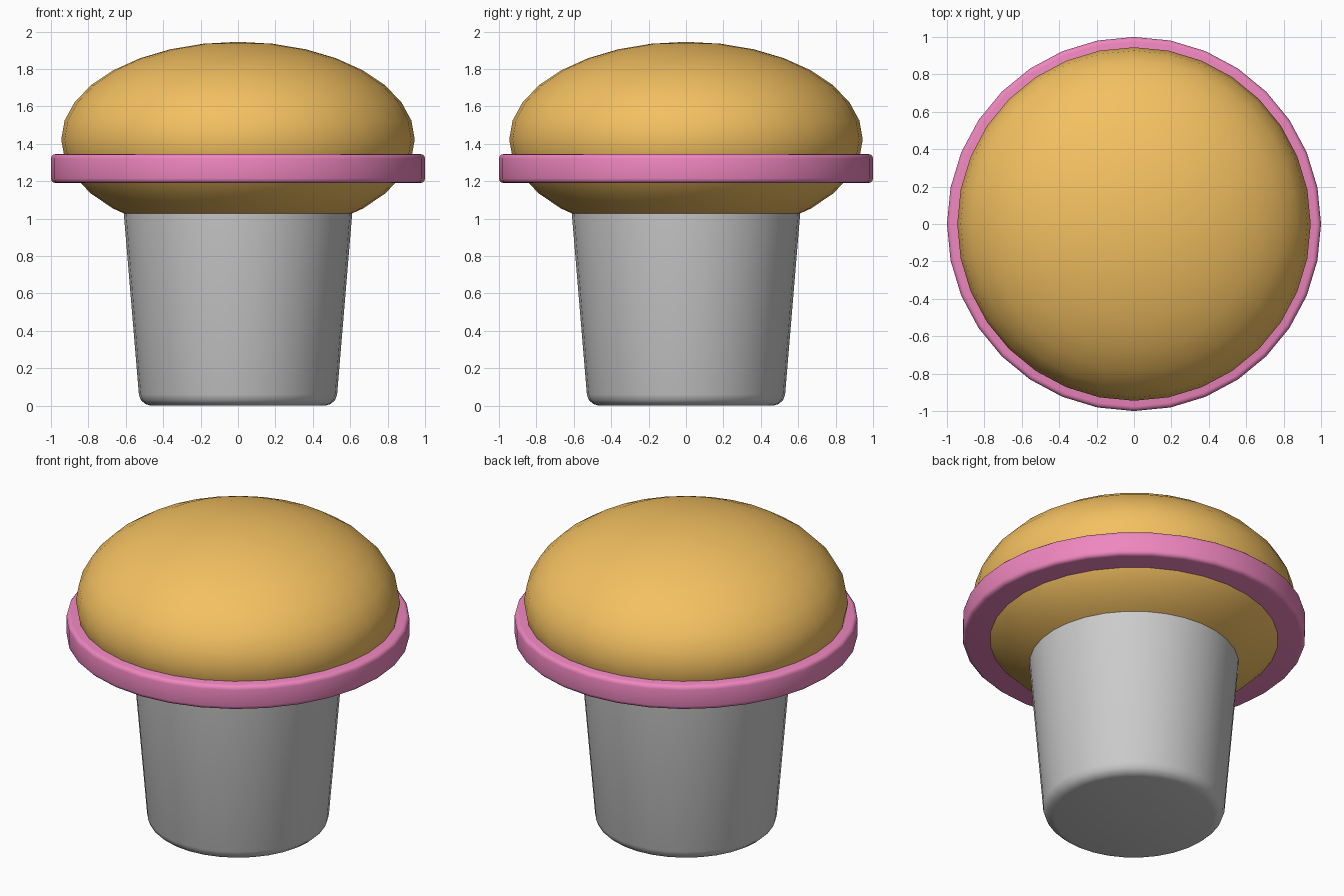
import bpy
import math

if "Cube" in bpy.data.objects:
    bpy.data.objects.remove(bpy.data.objects["Cube"])

SIDES = 32


def finish(obj, name, color=None):
    obj.name = name
    bpy.ops.object.select_all(action='DESELECT')
    obj.select_set(True)
    bpy.context.view_layer.objects.active = obj
    bpy.ops.object.shade_smooth_by_angle(angle=math.radians(40))
    if color:
        mat = bpy.data.materials.new(name + "_color")
        mat.diffuse_color = color
        mat.use_nodes = True
        mat.node_tree.nodes["Principled BSDF"].inputs["Base Color"].default_value = mat.diffuse_color
        obj.data.materials.append(mat)


def rounded_cone(name, r_bottom, r_top, z0, z1, bevel, both_ends, color=None):
    bpy.ops.mesh.primitive_cone_add(vertices=SIDES, radius1=r_bottom, radius2=r_top,
                                    depth=z1 - z0, location=(0, 0, (z0 + z1) / 2))
    obj = bpy.context.object
    # Round only the chosen rims
    weights = obj.data.attributes.new("bevel_weight_edge", 'FLOAT', 'EDGE')
    for edge in obj.data.edges:
        za, zb = (obj.data.vertices[v].co.z for v in edge.vertices)
        if abs(za - zb) < 1e-4 and (both_ends or za < 0):
            weights.data[edge.index].value = 1.0
    mod = obj.modifiers.new("rounded_rim", 'BEVEL')
    mod.limit_method = 'WEIGHT'
    mod.width = bevel
    mod.segments = 3
    bpy.ops.object.modifier_apply(modifier=mod.name)
    finish(obj, name, color)


# Tapered cup with a rounded foot
rounded_cone("cup", 0.525, 0.615, 0.0, 1.08, 0.06, False)

# Icing band around the cake
rounded_cone("icing_band", 1.0, 1.0, 1.19, 1.345, 0.025, True, (0.86, 0.24, 0.52, 1))

# Flattened cake dome
bpy.ops.mesh.primitive_uv_sphere_add(segments=SIDES, ring_count=16, radius=1,
                                     location=(0, 0, 1.423))
dome = bpy.context.object
dome.scale = (0.945, 0.945, 0.522)
bpy.ops.object.transform_apply(location=False, rotation=False, scale=True)
finish(dome, "cake_dome", (0.90, 0.53, 0.12, 1))
